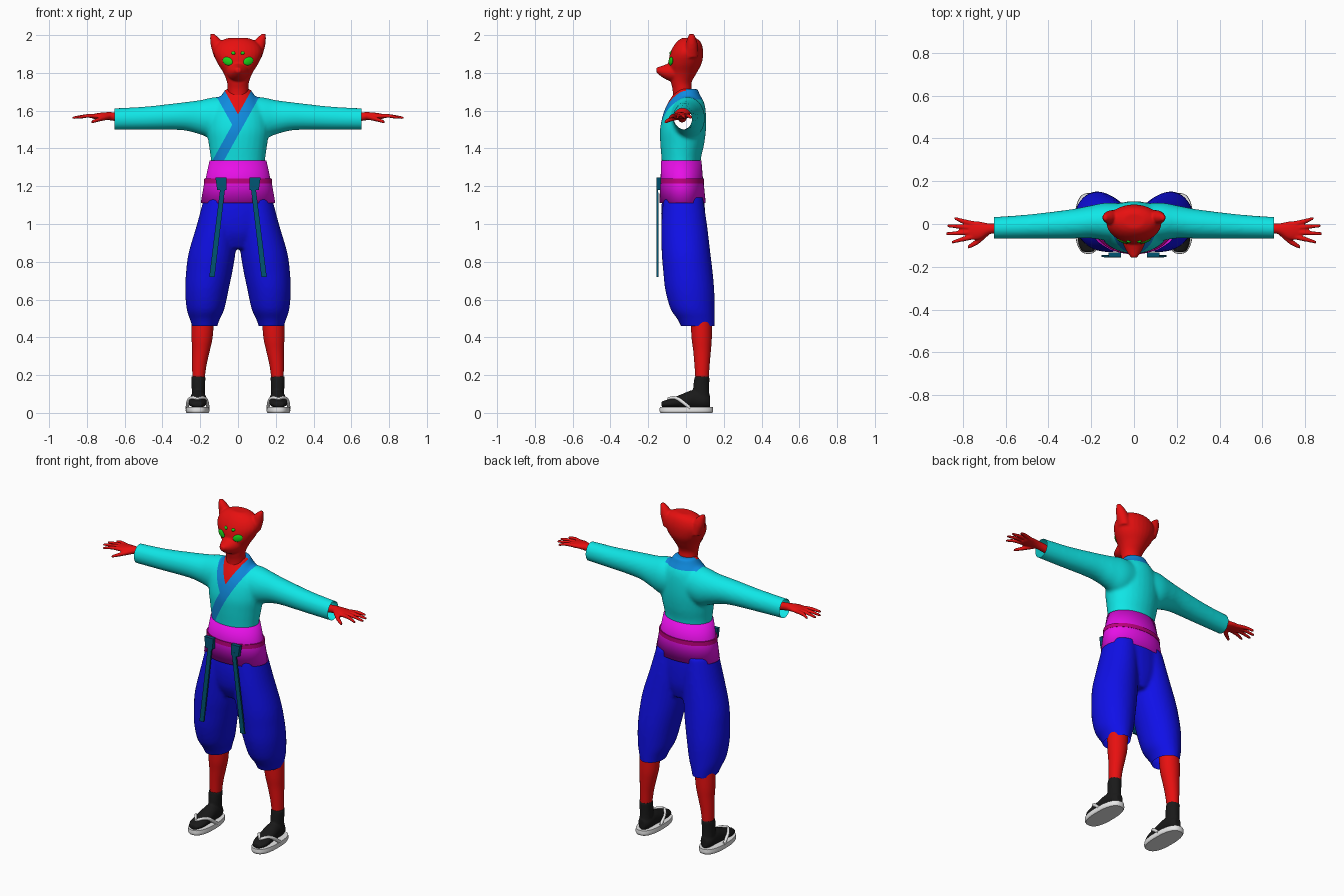
import bpy, bmesh, math
from mathutils import Vector, Matrix

default_cube = bpy.data.objects.get("Cube")
if default_cube:
    bpy.data.objects.remove(default_cube)


def material(name, r, g, b):
    mat = bpy.data.materials.new(name)
    mat.use_nodes = True
    mat.diffuse_color = (r, g, b, 1)
    shader = next(n for n in mat.node_tree.nodes if n.type == 'BSDF_PRINCIPLED')
    shader.inputs["Base Color"].default_value = (r, g, b, 1)
    return mat


red = material("red skin", .8, .005, .005)
green = material("green eyes", .01, .65, .01)
cyan = material("cyan cloth", .005, .8, .8)
sky = material("sky blue trim", .005, .26, .75)
magenta = material("magenta sash", .8, .005, .8)
crimson = material("crimson belt", .5, 0, .2)
teal = material("dark teal cord", 0, .09, .17)
blue = material("blue trousers", .005, .005, .8)
black = material("black socks", .01, .01, .01)
white = material("white sandals", .8, .8, .8)


def resample(rings, steps):
    """Catmull-Rom interpolation between the given rings."""
    pts = [Vector(r) for r in rings]
    if len(pts) < 3:
        return pts
    out = []
    last = len(pts) - 1
    for i in range(last):
        a, b, c, d = pts[max(i - 1, 0)], pts[i], pts[i + 1], pts[min(i + 2, last)]
        for s in range(steps):
            t = s / steps
            out.append(b + (c - a) * (t / 2) + (a * 2 - b * 5 + c * 4 - d) * (t * t / 2)
                       + (b * 3 - a - c * 3 + d) * (t ** 3 / 2))
    return out + [pts[-1]]


def loft(bm, axis, rings, mirror=False, sides=28, power=1, caps=(True, True), steps=4):
    """Skin ellipses (position on axis, two centre values, two radii)."""
    order = {'x': (0, 1, 2), 'y': (1, 0, 2), 'z': (2, 0, 1)}[axis]

    def shape(value):
        return math.copysign(abs(value) ** power, value)

    for side in ((1, -1) if mirror else (1,)):
        loops = []
        for t, u, v, ru, rv in resample(rings, steps):
            loop = []
            for i in range(sides):
                angle = math.tau * (i + .5) / sides
                co = [0, 0, 0]
                co[order[0]] = t
                co[order[1]] = u + ru * shape(math.cos(angle))
                co[order[2]] = v + rv * shape(math.sin(angle))
                co[0] *= side
                loop.append(bm.verts.new(co))
            loops.append(loop)
        for low, high in zip(loops, loops[1:]):
            for i in range(sides):
                bm.faces.new((low[i - 1], low[i], high[i], high[i - 1]))
        for wanted, loop in zip(caps, (loops[0], loops[-1])):
            if wanted:
                bm.faces.new(loop)


def cut(bm, point, normal, open_end=False):
    bmesh.ops.bisect_plane(bm, geom=bm.verts[:] + bm.edges[:] + bm.faces[:], dist=1e-6,
                           plane_co=point, plane_no=normal, clear_outer=open_end)


def finish(bm, name, mats, voxel=0, blur=5, trims=(), lines=(), rule=None, sharp=40):
    """Make the object; voxel fuses overlapping lofts, trims open the ends."""
    bmesh.ops.recalc_face_normals(bm, faces=bm.faces[:])
    mesh = bpy.data.meshes.new(name)
    bm.to_mesh(mesh)
    bm.free()
    obj = bpy.data.objects.new(name, mesh)
    bpy.context.collection.objects.link(obj)
    if voxel:
        remesh = obj.modifiers.new("fuse", 'REMESH')
        remesh.mode = 'VOXEL'
        remesh.voxel_size = voxel
        soften = obj.modifiers.new("soften", 'SMOOTH')
        soften.iterations = blur
        graph = bpy.context.evaluated_depsgraph_get()
        mesh = bpy.data.meshes.new_from_object(obj.evaluated_get(graph))
        obj.modifiers.clear()
        obj.data = mesh
    mesh.materials.clear()
    for mat in mats:
        mesh.materials.append(mat)
    work = bmesh.new()
    work.from_mesh(mesh)
    for point, normal in trims:
        cut(work, point, normal, True)
    for point, normal in lines:
        cut(work, point, normal)
    for face in work.faces:
        face.material_index = rule(face.calc_center_median()) if rule else 0
    work.to_mesh(mesh)
    work.free()
    mesh.shade_smooth()
    mesh.set_sharp_from_angle(angle=math.radians(sharp))
    return obj


# Head: neck and skull, muzzle, ears
bm = bmesh.new()
loft(bm, 'z', [(1.58, 0, -.02, .05, .05), (1.7, 0, -.02, .055, .05), (1.75, 0, -.025, .058, .055),
               (1.8, 0, -.015, .077, .072), (1.85, 0, -.005, .108, .088), (1.9, 0, .003, .128, .088),
               (1.94, 0, .01, .12, .077), (1.97, 0, .015, .09, .058), (1.985, 0, .015, .05, .035)])
loft(bm, 'y', [(-.02, 0, 1.81, .07, .06), (-.08, 0, 1.805, .056, .05),
               (-.125, 0, 1.807, .036, .031), (-.157, 0, 1.815, .014, .013)])
loft(bm, 'z', [(1.88, .095, .025, .03, .04), (1.94, .107, .03, .036, .034),
               (1.98, .122, .03, .026, .024), (2.007, .137, .03, .01, .012)], mirror=True)
head = finish(bm, "head", [red], voxel=.006, blur=4)

# Eyes and brow dots lie on the face surface
for name, x, z, wide, tall in (("eye", .055, 1.862, .029, .021), ("brow", .025, 1.905, .011, .009)):
    for word, side in (("left", 1), ("right", -1)):
        hit, point, normal, _ = head.ray_cast(Vector((side * x, -1, z)), Vector((0, 1, 0)))
        turn = normal.to_track_quat('Z', 'Y').to_matrix().to_4x4()
        bm = bmesh.new()
        bmesh.ops.create_uvsphere(bm, u_segments=20, v_segments=10, radius=1)
        bm.transform(Matrix.Translation(point) @ turn @ Matrix.Rotation(side * .35, 4, 'Z')
                     @ Matrix.Diagonal((wide, tall, .007, 1)))
        finish(bm, word + "_" + name, [green])

# Jacket: torso fused with sleeves, wrapped collar cut into the cloth
bm = bmesh.new()
loft(bm, 'z', [(1.28, 0, -.025, .14, .1), (1.35, 0, -.025, .145, .105), (1.42, 0, -.02, .155, .116),
               (1.5, 0, -.016, .165, .122), (1.58, 0, -.008, .155, .114), (1.64, 0, 0, .12, .097),
               (1.69, 0, .003, .082, .068), (1.715, 0, .005, .066, .058)])
loft(bm, 'x', [(0, 0, 1.57, .09, .1), (.12, .01, 1.56, .09, .112), (.2, .01, 1.565, .077, .091),
               (.3, 0, 1.57, .068, .073), (.5, -.012, 1.56, .056, .061),
               (.7, -.02, 1.555, .05, .056)], mirror=True)
SLOPE, INNER, OUTER, NAPE = 1.8, 1.58, 1.47, 1.66


def collar_rule(p):
    rise = SLOPE * abs(p.x)
    if p.y > 0:
        return int(p.z > OUTER + rise and p.z > NAPE)
    if p.z > INNER + rise:
        return 2
    wrap = p.x < 0 and OUTER < p.z + rise < INNER
    return int(p.z > OUTER + rise or wrap)


collar_lines = [((0, 0, c), (k, 0, 1)) for c in (INNER, OUTER) for k in (SLOPE, -SLOPE)]
collar_lines += [((0, 0, NAPE), (0, 0, 1)), ((0, 0, 0), (0, 1, 0)), ((0, 0, 0), (1, 0, 0))]
finish(bm, "jacket", [cyan, sky, red], voxel=.01, lines=collar_lines, rule=collar_rule,
       trims=[((s * .655, 0, 0), (s, 0, 0)) for s in (1, -1)] + [((0, 0, 1.31), (0, 0, -1))])

# Hands with four fingers and a thumb
bm = bmesh.new()
loft(bm, 'x', [(.6, -.02, 1.56, .024, .024), (.67, -.022, 1.57, .024, .022), (.72, -.03, 1.572, .041, .018),
               (.76, -.03, 1.57, .045, .014), (.775, -.03, 1.57, .04, .01)], mirror=True)
for tip_x, tip_y in ((.84, .028), (.872, -.008), (.876, -.045), (.85, -.085)):
    root = (tip_y - .03) / 2
    loft(bm, 'x', [(.74, root, 1.57, .012, .012), (.8, (root + tip_y) / 2, 1.572, .011, .01),
                   (tip_x, tip_y, 1.562, .007, .007)], mirror=True, sides=12)
loft(bm, 'x', [(.68, -.035, 1.568, .018, .015), (.73, -.08, 1.555, .016, .012),
               (.775, -.108, 1.54, .009, .008)], mirror=True, sides=12)
finish(bm, "hands", [red], voxel=.005, blur=2)

# Sash in two flared halves, with a belt between
bm = bmesh.new()
loft(bm, 'z', [(1.225, 0, -.022, .175, .113), (1.335, 0, -.025, .151, .107)], caps=(False, True), sides=48)
finish(bm, "upper_sash", [magenta], sharp=180)
bm = bmesh.new()
loft(bm, 'z', [(1.11, 0, -.018, .198, .123), (1.225, 0, -.022, .178, .115)], caps=(True, False), sides=48)
finish(bm, "lower_sash", [magenta], sharp=180)
bm = bmesh.new()
loft(bm, 'z', [(1.215, 0, -.022, .181, .118), (1.24, 0, -.022, .179, .117)], sides=48)
finish(bm, "belt", [crimson])

# Cords with knots at the belt
bm = bmesh.new()
loft(bm, 'z', [(1.18, .086, -.146, .034, .016), (1.245, .09, -.144, .042, .016)], mirror=True, sides=4)
loft(bm, 'z', [(.72, .138, -.15, .02, .007), (1.2, .08, -.152, .018, .007)], mirror=True, sides=4)
finish(bm, "belt_cords", [teal])

# Baggy trousers: hips fused with two legs
bm = bmesh.new()
loft(bm, 'z', [(1.15, 0, -.015, .175, .11), (1.05, 0, -.015, .19, .117),
               (.95, 0, -.01, .17, .11), (.87, 0, 0, .08, .08)])
loft(bm, 'z', [(1.14, .09, -.015, .09, .105), (1, .11, -.01, .107, .121), (.85, .137, 0, .124, .129),
               (.75, .152, .01, .123, .131), (.65, .165, .02, .115, .13), (.55, .172, .035, .1, .117),
               (.49, .176, .055, .077, .097), (.42, .176, .07, .054, .08)], mirror=True)
finish(bm, "trousers", [blue], voxel=.01, trims=[((0, 0, .46), (0, 0, -1))])

# Shins
bm = bmesh.new()
loft(bm, 'z', [(.16, .21, .085, .031, .034), (.25, .205, .085, .038, .04), (.33, .196, .085, .047, .047),
               (.4, .19, .083, .056, .054), (.52, .185, .08, .06, .057)], mirror=True)
finish(bm, "shins", [red])

# Socks: ankle fused with foot
bm = bmesh.new()
loft(bm, 'z', [(.05, .21, .085, .036, .043), (.12, .21, .08, .035, .043),
               (.192, .21, .085, .038, .04)], mirror=True)
loft(bm, 'y', [(.128, .21, .06, .02, .03), (.1, .21, .065, .038, .042), (.04, .21, .072, .042, .05),
               (-.03, .212, .06, .047, .036), (-.09, .215, .05, .046, .023),
               (-.13, .215, .045, .027, .015)], mirror=True)
finish(bm, "socks", [black], voxel=.006, blur=3)

# Sandals: soles and forked straps
bm = bmesh.new()
loft(bm, 'z', [(0, .214, .002, .058, .137), (.01, .214, .002, .063, .142),
               (.031, .214, .002, .061, .141)], mirror=True, power=.8, sides=40)
for edge in (-1, 1):
    loft(bm, 'y', [(-.098, .215, .074, .009, .008), (-.065, .214 + edge * .026, .08, .01, .009),
                   (-.03, .214 + edge * .046, .066, .01, .012),
                   (.02, .214 + edge * .056, .027, .008, .012)], mirror=True, sides=12)
finish(bm, "sandals", [white])
